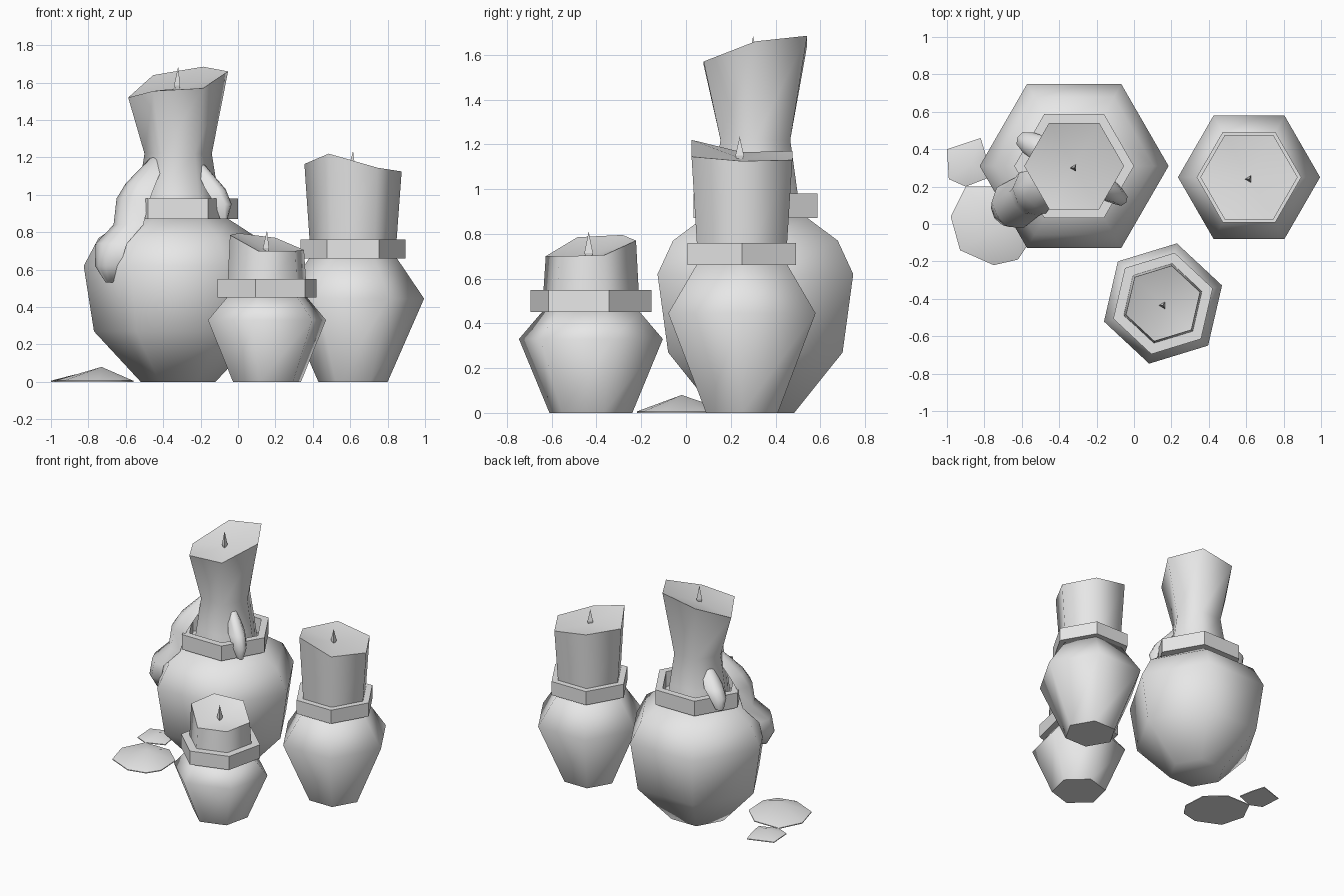
import bpy, bmesh
from math import radians, cos, sin, pi
from mathutils import Vector

if "Cube" in bpy.data.objects:
    bpy.data.objects.remove(bpy.data.objects["Cube"])

grey = bpy.data.materials.new("plain grey")
grey.use_nodes = True
grey.diffuse_color = (0.8, 0.8, 0.8, 1)
grey.node_tree.nodes["Principled BSDF"].inputs["Base Color"].default_value = (0.8, 0.8, 0.8, 1)


def finish(name, bm, smooth=True):
    bmesh.ops.recalc_face_normals(bm, faces=bm.faces)
    mesh = bpy.data.meshes.new(name)
    bm.to_mesh(mesh)
    bm.free()
    mesh.materials.append(grey)
    obj = bpy.data.objects.new(name, mesh)
    bpy.context.collection.objects.link(obj)
    if smooth:
        bpy.ops.object.select_all(action='DESELECT')
        bpy.context.view_layer.objects.active = obj
        obj.select_set(True)
        bpy.ops.object.shade_smooth_by_angle(angle=radians(61))
    return obj


def loft(bm, rings, tip=None, closed=False):
    """Skin rings of points; cap the ends, or join them into a loop."""
    loops = [[bm.verts.new(p) for p in ring] for ring in rings]
    n = len(loops[0])
    pairs = list(zip(loops, loops[1:]))
    if closed:
        pairs.append((loops[-1], loops[0]))
    for a, b in pairs:
        for i in range(n):
            j = (i + 1) % n
            bm.faces.new((a[i], a[j], b[j], b[i]))
    if closed:
        return
    bm.faces.new(loops[0])
    if tip:
        peak = bm.verts.new(tip)
        for i in range(n):
            bm.faces.new((loops[-1][i], loops[-1][(i + 1) % n], peak))
    else:
        bm.faces.new(loops[-1])


def hexagon(centre, r, z, turn):
    """Six points; z is one height or six."""
    heights = z if isinstance(z, list) else [z] * 6
    return [(centre[0] + r * cos(turn + i * pi / 3),
             centre[1] + r * sin(turn + i * pi / 3), h) for i, h in enumerate(heights)]


def candle_pot(size, centre, turn, pot, rim, candle, top_r, top_z, wick):
    turn = radians(turn)
    # Faceted pot body
    bm = bmesh.new()
    loft(bm, [hexagon(centre, r, z, turn) for r, z in pot])
    finish(size + "_pot", bm)
    # Flat-sided collar
    outer, inner, low, high = rim
    bm = bmesh.new()
    loft(bm, [hexagon(centre, r, z, turn) for r, z in
              ((inner, low), (outer, low), (outer, high), (inner, high))], closed=True)
    finish(size + "_rim", bm, False)
    # Candle with an uneven, dished top
    bm = bmesh.new()
    rings = [hexagon(centre, r, z, turn) for r, z in candle]
    rings.append(hexagon(centre, top_r, top_z, turn))
    loft(bm, rings, tip=(*centre, wick[0]))
    finish(size + "_candle", bm)
    # Wick
    bm = bmesh.new()
    ring = [[(centre[0] + r * cos(a), centre[1] - 0.01 + r * sin(a), z)
             for a in (pi, pi / 3, -pi / 3)]
            for r, z in ((0.012, wick[0] - 0.01), (0.022, wick[0] + 0.015))]
    loft(bm, ring, tip=(centre[0], centre[1] - 0.01, wick[1]))
    finish(size + "_wick", bm, False)


candle_pot("large", (-0.32, 0.31), 0,
           [(0.2, 0), (0.45, 0.27), (0.505, 0.62), (0.425, 0.77), (0.27, 0.87)],
           (0.32, 0.265, 0.87, 0.98),
           [(0.235, 0.86), (0.215, 1.0), (0.18, 1.22)], 0.267,
           [1.66, 1.685, 1.64, 1.52, 1.555, 1.57], (1.57, 1.685))
candle_pot("medium", (0.615, 0.25), 0,
           [(0.185, 0), (0.38, 0.445), (0.235, 0.66)],
           (0.28, 0.215, 0.66, 0.76),
           [(0.225, 0.65)], 0.26,
           [1.125, 1.13, 1.17, 1.165, 1.22, 1.145], (1.135, 1.235))
candle_pot("small", (0.155, -0.425), 17,
           [(0.19, 0), (0.33, 0.33), (0.225, 0.45)],
           (0.278, 0.215, 0.45, 0.55),
           [(0.225, 0.44)], 0.207,
           [0.705, 0.77, 0.795, 0.785, 0.7, 0.7], (0.7, 0.81))


def drip(name, angle, sections):
    """Wax run down the large candle: (distance out, height, half width, thickness)."""
    a = radians(angle)
    out, side = Vector((cos(a), sin(a), 0)), Vector((-sin(a), cos(a), 0))
    rings = []
    for dist, z, half, thick in sections:
        mid = Vector((-0.32, 0.31, z)) + out * dist
        rings.append([mid + side * half * s + out * thick * t for s, t in
                      ((-1, -0.6), (-0.6, 0.7), (0, 1), (0.6, 0.7), (1, -0.6), (0, -1))])
    bm = bmesh.new()
    loft(bm, rings)
    finish(name, bm)


drip("main_drip", 213, [(0.13, 1.2, 0.06, 0.03), (0.25, 1.06, 0.11, 0.06),
                        (0.3, 0.98, 0.13, 0.06), (0.33, 0.84, 0.12, 0.05),
                        (0.44, 0.74, 0.13, 0.05), (0.46, 0.62, 0.09, 0.05),
                        (0.44, 0.53, 0.02, 0.02)])
drip("front_drip", -35, [(0.14, 1.16, 0.03, 0.03), (0.25, 1.03, 0.06, 0.05),
                         (0.3, 0.95, 0.05, 0.04), (0.3, 0.87, 0.02, 0.02)])
drip("back_drip", 153, [(0.14, 1.14, 0.04, 0.03), (0.24, 1.03, 0.07, 0.05),
                        (0.3, 0.98, 0.06, 0.04), (0.31, 0.9, 0.03, 0.02)])


def puddle(name, outline, peak):
    bm = bmesh.new()
    loft(bm, [[(x, y, z) for x, y in outline] for z in (0, 0.006)], tip=peak)
    finish(name, bm)


# Spilled wax on the ground
puddle("large_puddle", [(-0.98, 0.04), (-0.93, -0.14), (-0.75, -0.22), (-0.62, -0.19),
                        (-0.56, -0.1), (-0.57, 0.08), (-0.7, 0.2), (-0.9, 0.2)],
       (-0.73, -0.02, 0.08))
puddle("small_puddle", [(-1, 0.4), (-0.82, 0.46), (-0.79, 0.36), (-0.77, 0.25),
                        (-0.9, 0.2), (-0.99, 0.24)], (-0.87, 0.32, 0.04))
